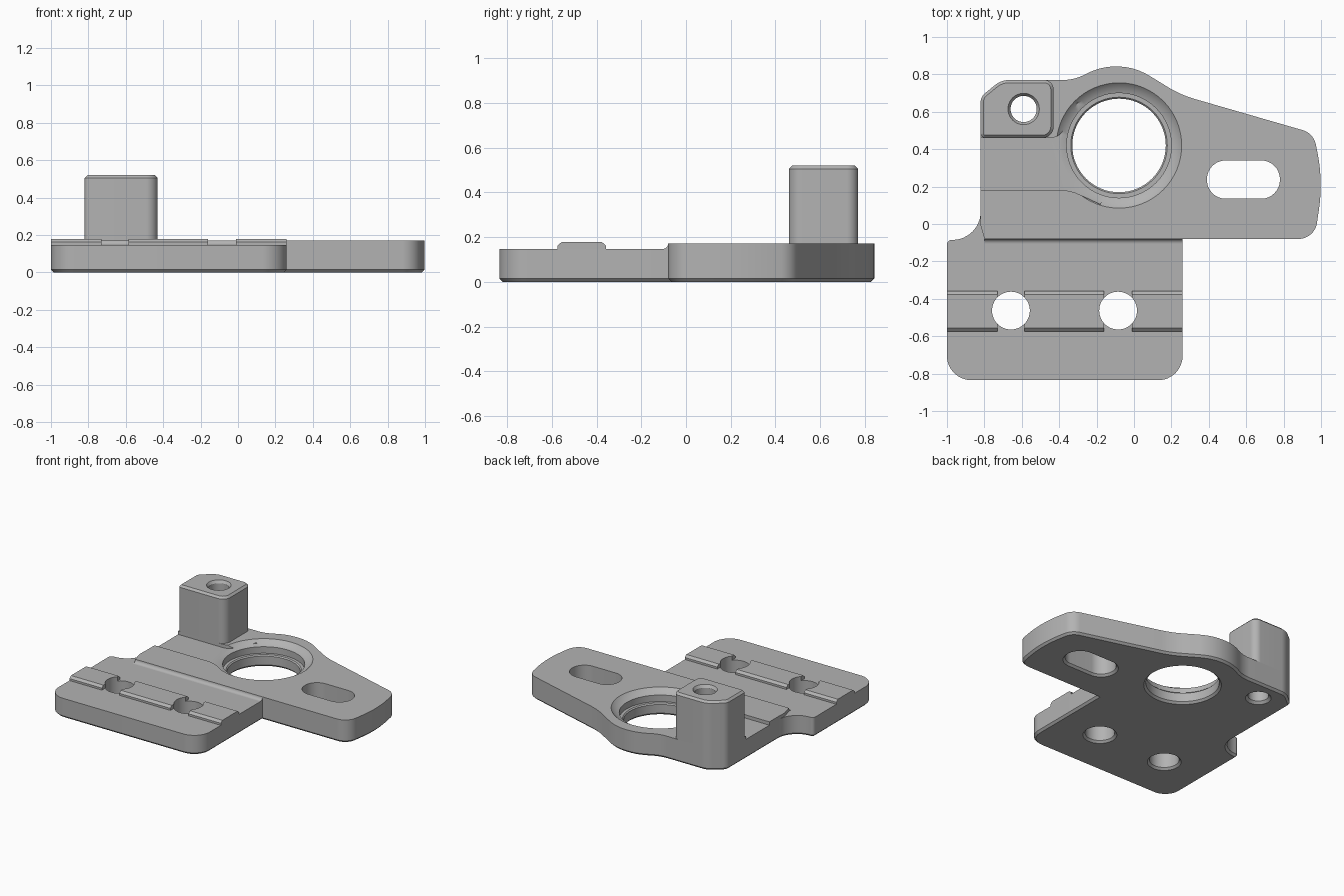
import bpy, bmesh, math
from mathutils import Vector

if "Cube" in bpy.data.objects:
    bpy.data.objects.remove(bpy.data.objects["Cube"], do_unlink=True)

GREY = (0.45, 0.45, 0.45, 1)
metal = bpy.data.materials.new("plain_grey")
metal.use_nodes = True
metal.diffuse_color = GREY
metal.node_tree.nodes["Principled BSDF"].inputs["Base Color"].default_value = GREY

PLATE_TOP, LOW_TOP, CHAMFER = 0.172, 0.147, 0.015


def rounded(corners, steps=10):
    """Closed outline from (x, y, radius) corners."""
    pts = [Vector(c[:2]) for c in corners]
    loop = []
    for i, p in enumerate(pts):
        r = corners[i][2]
        if r == 0:
            loop.append(p)
            continue
        u = (pts[i - 1] - p).normalized()
        v = (pts[(i + 1) % len(pts)] - p).normalized()
        half = (math.pi - u.angle(v)) / 2
        centre = p + (u + v).normalized() * r / math.cos(half)
        a = p + u * r * math.tan(half) - centre
        b = p + v * r * math.tan(half) - centre
        loop += [centre + a.lerp(b, k / steps).normalized() * r for k in range(steps + 1)]
    return loop


def circle(x, y, r, n=64):
    return [Vector((x + r * math.cos(math.tau * k / n), y + r * math.sin(math.tau * k / n)))
            for k in range(n)]


def grow(loop, d):
    """Offset a counterclockwise outline outwards by d."""
    out = []
    for i, p in enumerate(loop):
        e1 = (p - loop[i - 1]).normalized()
        e2 = (loop[(i + 1) % len(loop)] - p).normalized()
        n1, n2 = Vector((e1.y, -e1.x)), Vector((e2.y, -e2.x))
        out.append(p + (n1 + n2) * d / (1 + n1.dot(n2)))
    return out


def make(name, rings):
    """Solid skinned through matching rings of 3D points."""
    bm = bmesh.new()
    rows = [[bm.verts.new(p) for p in ring] for ring in rings]
    n = len(rows[0])
    for low, high in zip(rows, rows[1:]):
        for i in range(n):
            j = (i + 1) % n
            bm.faces.new((low[i], low[j], high[j], high[i]))
    bm.faces.new(rows[0][::-1])
    bm.faces.new(rows[-1])
    bmesh.ops.recalc_face_normals(bm, faces=bm.faces)
    mesh = bpy.data.meshes.new(name)
    bm.to_mesh(mesh)
    bm.free()
    mesh.materials.append(metal)
    obj = bpy.data.objects.new(name, mesh)
    bpy.context.collection.objects.link(obj)
    return obj


def loft(name, *layers):
    return make(name, [[(p.x, p.y, z) for p in loop] for loop, z in layers])


def bar(name, profile, x0, x1):
    return make(name, [[(x, y, z) for y, z in profile] for x in (x0, x1)])


def bore(x, y, *steps):
    return loft("bore_cutter", *[(circle(x, y, r), z) for r, z in steps])


def cut(obj, cutters):
    for cutter in cutters:
        cutter.hide_render = True
        mod = obj.modifiers.new("cut", "BOOLEAN")
        mod.operation, mod.solver, mod.object = "DIFFERENCE", "EXACT", cutter
    graph = bpy.context.evaluated_depsgraph_get()
    mesh = bpy.data.meshes.new_from_object(obj.evaluated_get(graph))
    obj.modifiers.clear()
    obj.data = mesh


def finish(obj):
    obj.data.shade_smooth()
    obj.data.set_sharp_from_angle(angle=math.radians(28))


# Main plate: full outline with a chamfered bottom edge
outline = rounded([
    (-1, -0.835, 0.13), (0.26, -0.835, 0.13), (0.26, -0.08, 0), (0.965, -0.08, 0.1),
    (1.012, 0.23, 0.9), (0.96, 0.485, 0.1), (0.25, 0.69, 0.6), (-0.08, 0.892, 0.34),
    (-0.32, 0.77, 0.25), (-0.71, 0.77, 0.12), (-0.82, 0.68, 0.06),
    (-0.82, -0.085, 0.15), (-1, -0.085, 0.025)])
plate = loft("main_plate", (grow(outline, -CHAMFER), 0), (outline, CHAMFER), (outline, PLATE_TOP))

# Lowered front area and shallow channel beside the hub
low_area = [Vector(p) for p in [(-1.1, -0.95), (0.3, -0.95), (0.3, -0.08), (-0.8, -0.08),
                                (-0.822, 0), (-0.822, 0.2), (-1.1, 0.2)]]
channel = rounded([(-0.9, 0.18, 0), (-0.34, 0.18, 0.2), (-0.18, 0.105, 0), (-0.08, 0.42, 0),
                   (-0.3, 0.65, 0), (-0.4, 0.46, 0.08), (-0.9, 0.46, 0)])
pockets = [loft("pocket_cutter", (loop, LOW_TOP), (loop, 0.3)) for loop in (low_area, channel)]

# Stepped hub bore, slot, clamp holes and post hole
hub_bore = bore(-0.08, 0.42, (0.267, -0.002), (0.25, 0.015), (0.25, 0.08), (0.258, 0.088),
                (0.28, 0.088), (0.28, 0.137), (0.31, LOW_TOP), (0.338, 0.175))
slot = rounded([(0.39, 0.135, 0.1), (0.78, 0.135, 0.1), (0.78, 0.34, 0.1), (0.39, 0.34, 0.1)])
slot_cutter = loft("slot_cutter", (grow(slot, 0.017), -0.002), (slot, CHAMFER), (slot, 0.3))
clamp_bores = [bore(x, -0.463, (0.118, -0.002), (0.101, CHAMFER), (0.101, 0.3))
               for x in (-0.658, -0.085)]
post_bore = bore(-0.59, 0.615, (0.09, -0.002), (0.07, 0.018), (0.07, 0.5), (0.086, 0.523))
cut(plate, pockets + [hub_bore, slot_cutter, post_bore] + clamp_bores)

# Upright post with a chamfered top
post_loop = rounded([(-0.82, 0.46, 0.025), (-0.43, 0.46, 0.06), (-0.43, 0.77, 0.05),
                     (-0.71, 0.77, 0.12), (-0.82, 0.68, 0.06)])
post = loft("post", (post_loop, PLATE_TOP), (post_loop, 0.505), (grow(post_loop, -CHAMFER), 0.52))
cut(post, [post_bore])

# Raised clamp rail in three pieces
rail_profile = [(-0.575, 0.14), (-0.575, 0.162), (-0.557, 0.178), (-0.376, 0.178),
                (-0.358, 0.162), (-0.358, 0.14)]
rails = []
for side, x0, x1 in (("right", -1, -0.73), ("middle", -0.585, -0.16), ("left", -0.01, 0.26)):
    rail = bar(side + "_rail", rail_profile, x0, x1)
    cut(rail, clamp_bores)
    rails.append(rail)

# Cove where the front area meets the thicker plate
arc = [(-0.105 + 0.025 * math.sin(a), PLATE_TOP - 0.025 * math.cos(a))
       for a in (k * math.pi / 12 for k in range(7))]
cove = bar("step_cove", arc + [(-0.075, PLATE_TOP), (-0.075, 0.14), (-0.105, 0.14)], -0.8, 0.26)

for part in [plate, post, cove] + rails:
    finish(part)
for cutter in pockets + [hub_bore, slot_cutter, post_bore] + clamp_bores:
    bpy.data.objects.remove(cutter, do_unlink=True)
